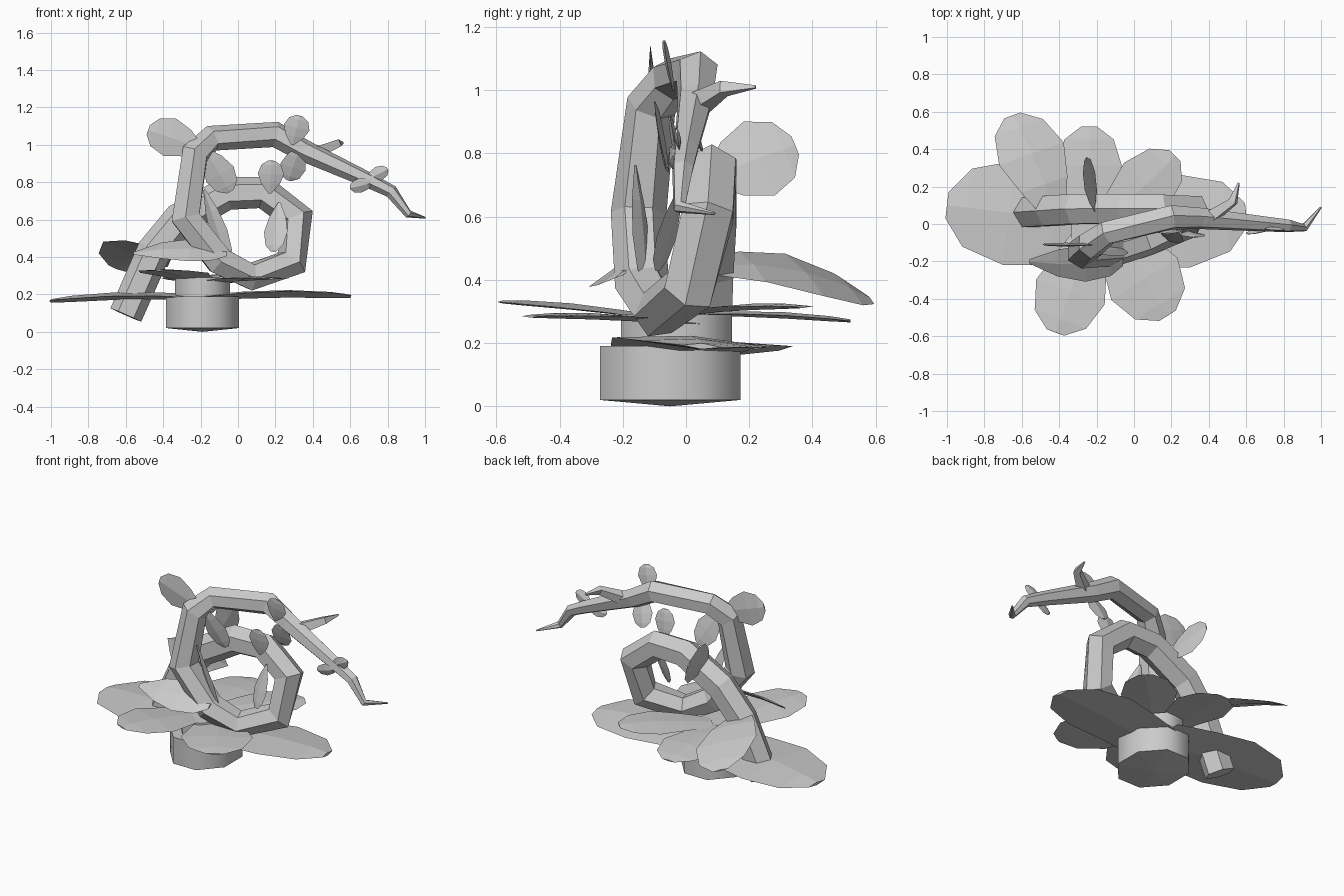
import bpy, bmesh, math
from mathutils import Vector

if "Cube" in bpy.data.objects:
    bpy.data.objects.remove(bpy.data.objects["Cube"])


def finish(name, bm, smooth=False):
    bmesh.ops.recalc_face_normals(bm, faces=bm.faces)
    me = bpy.data.meshes.new(name)
    bm.to_mesh(me)
    bm.free()
    ob = bpy.data.objects.new(name, me)
    bpy.context.collection.objects.link(ob)
    for p in me.polygons:
        p.use_smooth = smooth and abs(p.normal.z) < 0.5
    return ob


def tube(name, path, sides=6):
    """Sweep a regular polygon along points (x, y, z, radius)."""
    bm = bmesh.new()
    pts = [Vector(p[:3]) for p in path]
    rings, side = [], Vector((0, 1, 0))
    for i, p in enumerate(pts):
        a = (p - pts[i - 1]).normalized() if i else Vector()
        b = (pts[i + 1] - p).normalized() if i < len(pts) - 1 else Vector()
        t = (a + b).normalized()
        side = (side - t * side.dot(t)).normalized()
        up = t.cross(side)
        ring = []
        for k in range(sides):
            an = 2 * math.pi * (k + 0.5) / sides
            ring.append(bm.verts.new(p + path[i][3] * (up * math.sin(an) + side * math.cos(an))))
        rings.append(ring)
    for r, s in zip(rings, rings[1:]):
        for k in range(sides):
            n = (k + 1) % sides
            bm.faces.new((r[k], r[n], s[n], s[k]))
    bm.faces.new(rings[0])
    bm.faces.new(rings[-1])
    return finish(name, bm)


def leaf(name, base, tip, width, normal=(0, 0, 1), arch=0.0, thick=0.02, root=0.12):
    """Thin rounded paddle between base and tip; root is the relative width at the base."""
    bm = bmesh.new()
    base, tip, n = Vector(base), Vector(tip), Vector(normal)
    t = (tip - base).normalized()
    n = (n - t * n.dot(t)).normalized()
    s = n.cross(t)
    prof = [(0, root), (0.3, max(0.72, (1 + root) / 2)), (0.6, 1.0), (0.87, 0.75), (1.0, 0.25)]
    rows = []
    for u, w in prof:
        c = base.lerp(tip, u) + n * arch * 4 * u * (1 - u)
        h = thick * (0.3 + 0.7 * w) * 0.5
        rows.append([bm.verts.new(c + v) for v in
                     (s * w * width / 2, n * h, -s * w * width / 2, -n * h)])
    for a, b in zip(rows, rows[1:]):
        for k in range(4):
            m = (k + 1) % 4
            bm.faces.new((a[k], a[m], b[m], b[k]))
    bm.faces.new(rows[0])
    bm.faces.new(rows[-1])
    return finish(name, bm)


def drum(name, x, y, rx, ry, z0, z1, dip=0.0):
    """Octagonal plug with an optional shallow pointed underside."""
    bm = bmesh.new()
    rings = [[bm.verts.new((x + rx * math.cos(a), y + ry * math.sin(a), z))
              for a in [math.pi * (k + 0.5) / 4 for k in range(8)]] for z in (z0, z1)]
    c = bm.verts.new((x, y, z0 - dip))
    for k in range(8):
        n = (k + 1) % 8
        bm.faces.new((rings[0][k], rings[0][n], rings[1][n], rings[1][k]))
        bm.faces.new((rings[0][n], rings[0][k], c))
    bm.faces.new(rings[1])
    return finish(name, bm, True)


# Base and short neck
drum("base", -0.19, -0.05, 0.21, 0.24, 0.02, 0.19, 0.02)
drum("neck", -0.19, -0.03, 0.16, 0.19, 0.17, 0.29)

# Looping stem: root stub, ring, column, drooping arm
tube("stem", [
    (-0.60, 0.06, 0.09, 0.090), (-0.45, 0.07, 0.43, 0.092), (-0.31, 0.08, 0.60, 0.092),
    (-0.06, 0.08, 0.74, 0.090), (0.14, 0.08, 0.745, 0.088), (0.315, 0.07, 0.61, 0.092),
    (0.285, 0.01, 0.37, 0.090), (0.07, -0.09, 0.295, 0.080), (-0.10, -0.14, 0.38, 0.085),
    (-0.28, -0.15, 0.61, 0.088), (-0.23, -0.11, 0.95, 0.080), (-0.14, -0.045, 1.035, 0.070),
    (0.20, 0.035, 1.055, 0.070), (0.35, 0.03, 0.97, 0.060), (0.70, 0.00, 0.81, 0.042),
    (0.82, -0.01, 0.75, 0.036), (0.91, -0.02, 0.63, 0.022), (1.00, 0.09, 0.61, 0.005)])

# Large spreading leaves at the foot, lowest pair sitting on the base
leaf("foot_leaf_left", (-0.17, 0.0, 0.18), (-1.0, 0.10, 0.165), 0.56, arch=0.02, thick=0.04, root=0.8)
leaf("foot_leaf_right", (-0.22, -0.04, 0.175), (0.60, 0.05, 0.19), 0.50, (0, 0.06, 1), 0.02, 0.04, 0.8)
leaf("foot_leaf_front_left", (-0.22, -0.04, 0.27), (-0.42, -0.58, 0.33), 0.39, arch=0.01, root=0.45)
leaf("foot_leaf_front_right", (-0.13, 0.0, 0.26), (0.18, -0.49, 0.285), 0.42, arch=0.01, root=0.45)
leaf("foot_leaf_back_right", (-0.17, -0.02, 0.29), (0.22, 0.365, 0.315), 0.33, arch=0.01, root=0.45)
leaf("foot_leaf_back", (-0.24, 0.0, 0.29), (-0.24, 0.52, 0.27), 0.35, arch=0.01, root=0.45)
leaf("foot_leaf_back_left", (-0.42, 0.04, 0.44), (-0.65, 0.58, 0.34), 0.39, (0.3, 0.25, 1), 0.04, root=0.3)
leaf("foot_leaf_upper", (-0.56, -0.20, 0.42), (-0.06, -0.20, 0.42), 0.23, (0, -0.6, 1), 0.02)

# Small leaves along the stem
for name, b, t, w, n in [
    ("leaf_column_left", (-0.19, -0.11, 0.98), (-0.48, -0.11, 1.08), 0.21, (0.1, 1, 0)),
    ("leaf_column_inner", (-0.18, -0.10, 0.98), (-0.04, -0.06, 0.75), 0.17, (0.2, 1, 0)),
    ("leaf_column_back", (-0.20, 0.06, 0.72), (-0.26, 0.345, 0.825), 0.26, (1, 0.15, 0.3)),
    ("leaf_arm_top", (0.29, -0.04, 1.00), (0.33, -0.07, 1.155), 0.14, (0, 1, 0)),
    ("leaf_arm_under", (0.33, -0.02, 0.99), (0.27, 0.05, 0.81), 0.14, (0, 1, 0.3)),
    ("leaf_ring_top", (0.17, -0.02, 0.74), (0.18, -0.05, 0.915), 0.14, (0, 1, 0)),
    ("leaf_ring_inner", (0.22, -0.02, 0.69), (0.19, -0.09, 0.43), 0.14, (0.5, 1, 0)),
    ("leaf_column_low", (-0.18, -0.16, 0.76), (-0.05, -0.13, 0.38), 0.11, (0.6, 1, 0)),
    ("leaf_tip_upper", (0.68, -0.02, 0.81), (0.80, -0.03, 0.87), 0.08, (0.3, 1, 0.3)),
    ("leaf_tip_lower", (0.73, -0.03, 0.80), (0.60, -0.05, 0.77), 0.08, (0.3, 1, 0.3)),
]:
    leaf(name, b, t, w, n)

# Side twig on the arm
tube("side_twig", [(0.40, 0.03, 0.95, 0.045), (0.53, 0.12, 1.005, 0.028), (0.56, 0.22, 1.01, 0.006)], 4)
